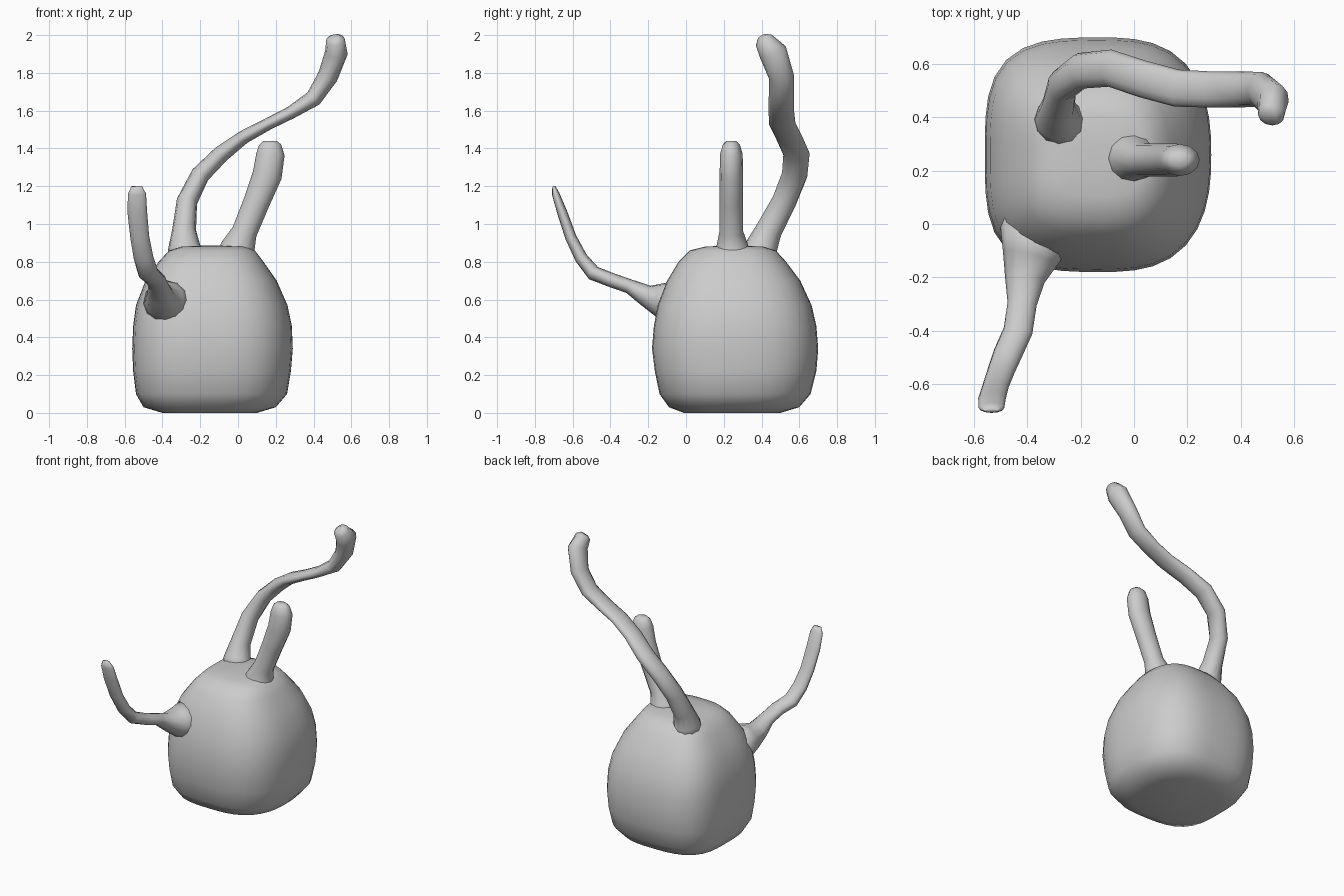
import bpy, bmesh, math
from mathutils import Vector


def loft(name, rings):
    """Skin a closed, smooth surface through equal-sized rings of points."""
    bm = bmesh.new()
    loops = [[bm.verts.new(p) for p in ring] for ring in rings]
    n = len(loops[0])
    for lo, hi in zip(loops, loops[1:]):
        for i in range(n):
            j = (i + 1) % n
            bm.faces.new((lo[i], lo[j], hi[j], hi[i]))
    bm.faces.new(loops[0][::-1])
    bm.faces.new(loops[-1])
    bmesh.ops.recalc_face_normals(bm, faces=bm.faces)
    for f in bm.faces:
        f.smooth = True
    mesh = bpy.data.meshes.new(name)
    bm.to_mesh(mesh)
    bm.free()
    obj = bpy.data.objects.new(name, mesh)
    bpy.context.collection.objects.link(obj)
    return obj


def body_ring(z, x0, x1, y0, y1, sides=40):
    """Rounded-square section, squarer on the left than on the right."""
    ring = []
    for i in range(sides):
        t = 2 * math.pi * i / sides
        c, s = math.cos(t), math.sin(t)
        n = 3.0 - 0.4 * c
        r = (abs(c) ** n + abs(s) ** n) ** (-1 / n)
        ring.append(((x0 + x1) / 2 + r * c * (x1 - x0) / 2,
                     (y0 + y1) / 2 + r * s * (y1 - y0) / 2, z))
    return ring


def tentacle(name, path, side_axis, sides=12):
    """Oval tube; path rows are x, y, z, half width along side_axis, half depth."""
    pts = [Vector(p[:3]) for p in path]
    rings = []
    for i, (c, row) in enumerate(zip(pts, path)):
        tangent = (pts[min(i + 1, len(pts) - 1)] - pts[max(i - 1, 0)]).normalized()
        side = Vector(side_axis)
        side = (side - tangent * side.dot(tangent)).normalized()
        depth = tangent.cross(side)
        rings.append([c + side * row[3] * math.cos(a) + depth * row[4] * math.sin(a)
                      for a in (2 * math.pi * k / sides for k in range(sides))])
    return loft(name, rings)


# Rounded body: z, x range, y range
loft("body", [body_ring(*r) for r in [
    (0.00, -0.40, 0.10, -0.01, 0.50),
    (0.03, -0.50, 0.20, -0.09, 0.60),
    (0.10, -0.54, 0.26, -0.14, 0.66),
    (0.22, -0.555, 0.28, -0.165, 0.69),
    (0.34, -0.56, 0.29, -0.18, 0.70),
    (0.46, -0.555, 0.285, -0.17, 0.69),
    (0.57, -0.54, 0.262, -0.15, 0.665),
    (0.70, -0.49, 0.205, -0.10, 0.605),
    (0.80, -0.42, 0.135, -0.04, 0.53),
    (0.86, -0.365, 0.09, 0.02, 0.475),
    (0.88, -0.30, 0.04, 0.10, 0.41),
    (0.885, -0.20, -0.06, 0.20, 0.31)]])

# Long tentacle at the back, sweeping to the right
tentacle("long_tentacle", [
    (-0.265, 0.38, 0.80, 0.12, 0.12),
    (-0.285, 0.40, 0.88, 0.085, 0.085),
    (-0.285, 0.44, 0.97, 0.07, 0.063),
    (-0.27, 0.52, 1.12, 0.065, 0.055),
    (-0.20, 0.575, 1.26, 0.068, 0.05),
    (-0.09, 0.585, 1.37, 0.07, 0.045),
    (0.03, 0.545, 1.46, 0.07, 0.036),
    (0.16, 0.51, 1.53, 0.07, 0.032),
    (0.28, 0.505, 1.59, 0.068, 0.034),
    (0.40, 0.505, 1.665, 0.067, 0.045),
    (0.475, 0.505, 1.78, 0.067, 0.054),
    (0.522, 0.46, 1.91, 0.075, 0.06),
    (0.515, 0.41, 1.975, 0.05, 0.05),
    (0.51, 0.40, 1.99, 0.025, 0.028)], (0, 1, 0))

# Short upright tentacle on the top
tentacle("short_tentacle", [
    (-0.01, 0.25, 0.80, 0.12, 0.12),
    (0.0, 0.245, 0.88, 0.085, 0.09),
    (0.035, 0.24, 0.96, 0.063, 0.067),
    (0.10, 0.24, 1.12, 0.062, 0.07),
    (0.155, 0.24, 1.26, 0.062, 0.078),
    (0.172, 0.24, 1.37, 0.06, 0.075),
    (0.17, 0.24, 1.42, 0.045, 0.058),
    (0.17, 0.24, 1.44, 0.025, 0.035)], (0, 1, 0))

# Front tentacle, reaching forward and bending up
tentacle("front_tentacle", [
    (-0.36, -0.02, 0.58, 0.15, 0.14),
    (-0.39, -0.13, 0.595, 0.105, 0.095),
    (-0.41, -0.21, 0.62, 0.075, 0.058),
    (-0.42, -0.30, 0.67, 0.055, 0.038),
    (-0.435, -0.40, 0.705, 0.055, 0.038),
    (-0.475, -0.49, 0.74, 0.055, 0.04),
    (-0.50, -0.555, 0.82, 0.052, 0.034),
    (-0.52, -0.61, 0.93, 0.05, 0.03),
    (-0.533, -0.655, 1.06, 0.052, 0.027),
    (-0.535, -0.69, 1.16, 0.048, 0.02),
    (-0.537, -0.70, 1.20, 0.028, 0.008)], (1, 0, 0))
